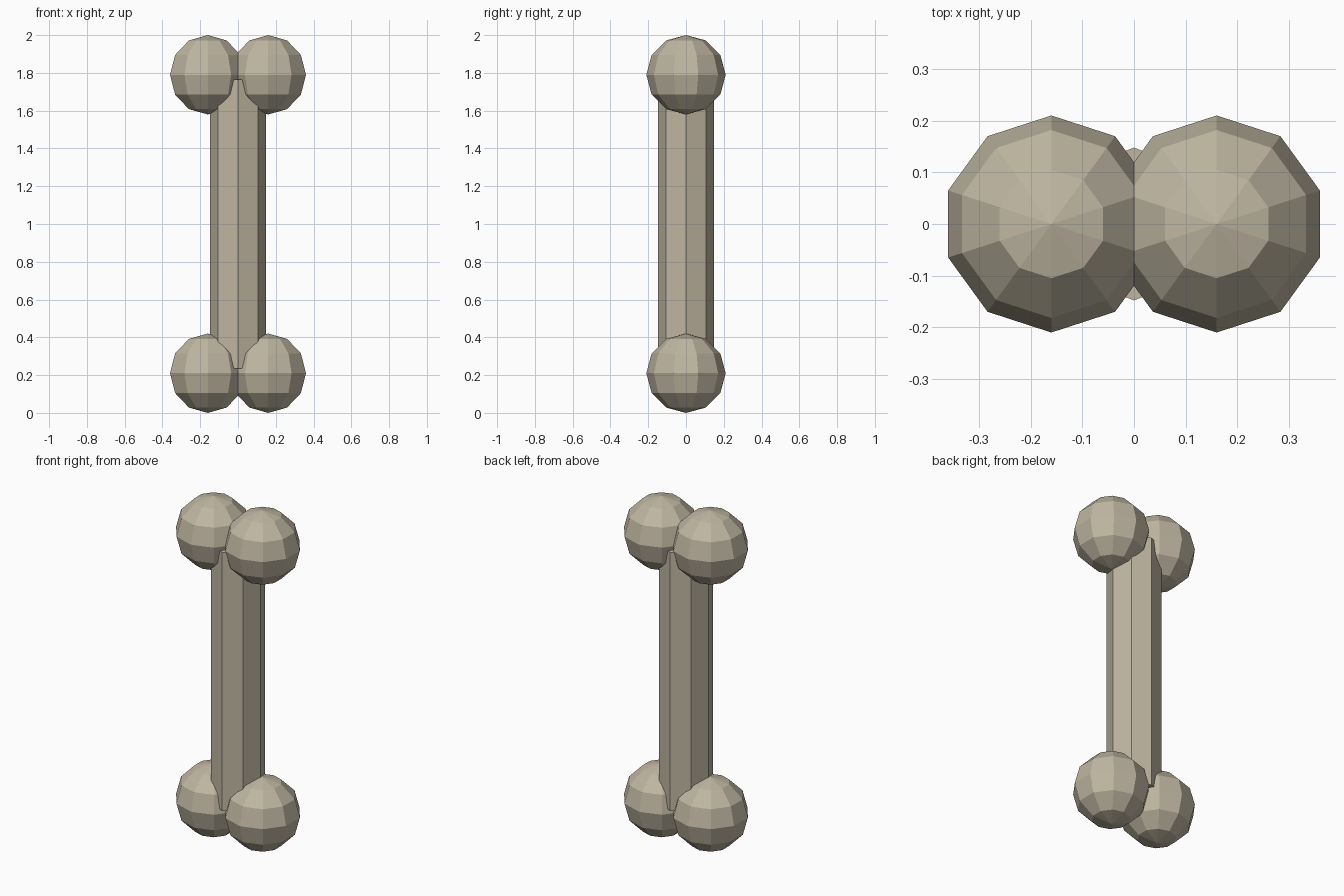
import bpy

# Remove the default cube
cube = bpy.data.objects.get("Cube")
if cube:
    bpy.data.objects.remove(cube, do_unlink=True)

# Single bone colour
bone = bpy.data.materials.new("bone_beige")
bone.use_nodes = True
colour = (0.52, 0.47, 0.36, 1)
bone.diffuse_color = colour
bone.node_tree.nodes["Principled BSDF"].inputs["Base Color"].default_value = colour

RADIUS = 0.21
HEIGHT = 2.0


def finish(name):
    obj = bpy.context.object
    obj.name = name
    obj.data.materials.append(bone)
    bpy.ops.object.shade_flat()


# Eight-sided shaft ending inside the knobs
bpy.ops.mesh.primitive_cylinder_add(vertices=8, radius=0.148, depth=1.53,
                                    location=(0, 0, HEIGHT / 2))
finish("shaft")

# Two faceted knobs at each end
for end, z in (("upper", HEIGHT - RADIUS), ("lower", RADIUS)):
    for side, x in (("left", 0.16), ("right", -0.16)):
        bpy.ops.mesh.primitive_uv_sphere_add(segments=10, ring_count=6,
                                             radius=RADIUS, location=(x, 0, z))
        finish(f"{end}_{side}_knob")
